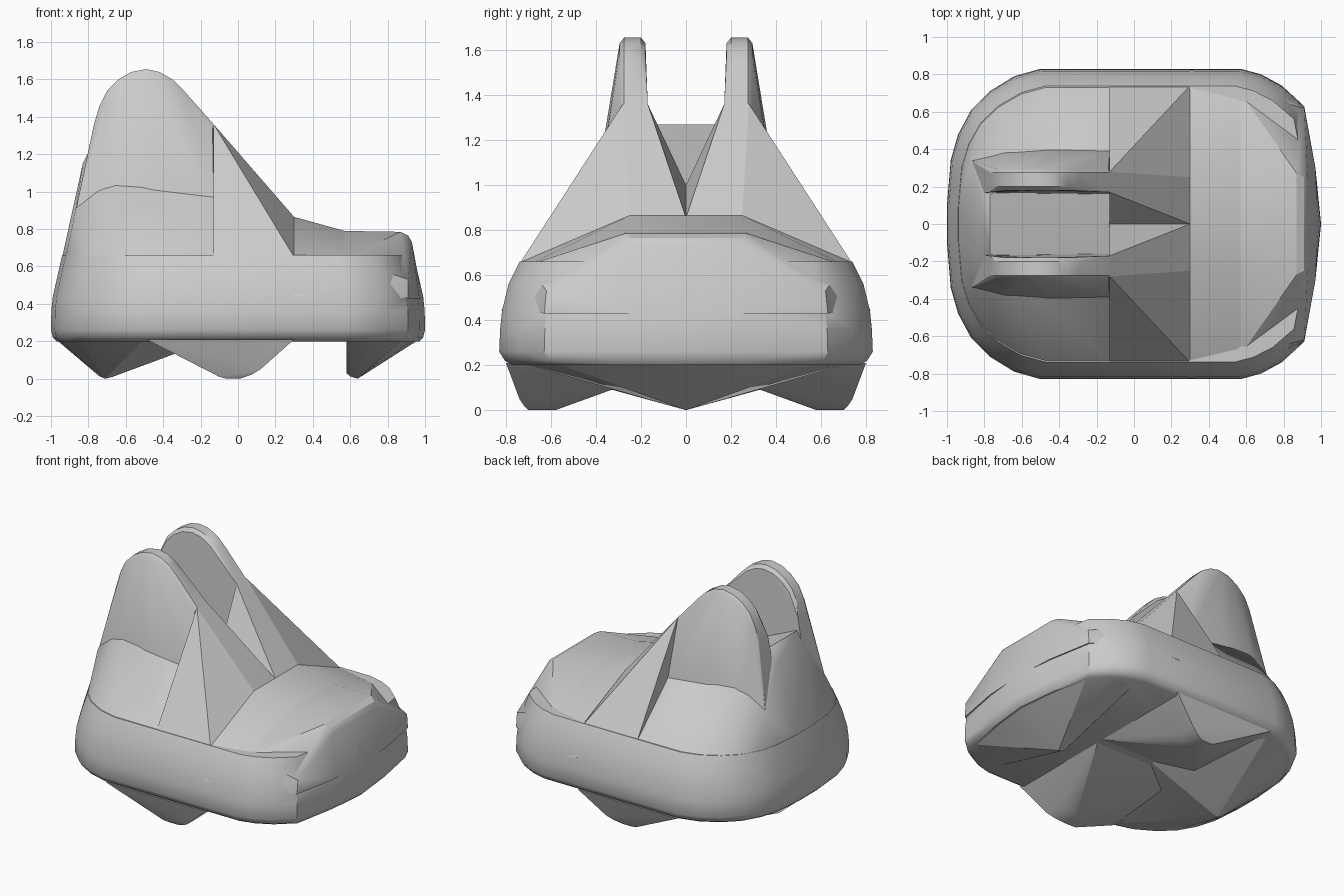
import bpy
import bmesh
import math

old = bpy.data.objects.get("Cube")
if old:
    bpy.data.objects.remove(old, do_unlink=True)

grey = bpy.data.materials.new("light_grey")
grey.use_nodes = True
COLOUR = (0.6, 0.6, 0.6, 1)
grey.diffuse_color = COLOUR
grey.node_tree.nodes["Principled BSDF"].inputs["Base Color"].default_value = COLOUR


def hull(name, points, mirrored=True, angle=25):
    """Closed faceted solid around the points, optionally doubled across y."""
    bm = bmesh.new()
    sides = (1, -1) if mirrored else (1,)
    unique = {(round(x, 4), round(y * s, 4), round(z, 4)) for x, y, z in points for s in sides}
    for p in sorted(unique):
        bm.verts.new(p)
    result = bmesh.ops.convex_hull(bm, input=bm.verts[:])
    loose = [v for v in bm.verts if not v.link_faces]
    bmesh.ops.delete(bm, geom=loose, context='VERTS')
    bmesh.ops.dissolve_limit(bm, angle_limit=math.radians(1), verts=bm.verts[:], edges=bm.edges[:])
    bmesh.ops.recalc_face_normals(bm, faces=bm.faces[:])
    mesh = bpy.data.meshes.new(name)
    bm.to_mesh(mesh)
    bm.free()
    obj = bpy.data.objects.new(name, mesh)
    bpy.context.collection.objects.link(obj)
    mesh.materials.append(grey)
    bpy.ops.object.select_all(action='DESELECT')
    obj.select_set(True)
    bpy.context.view_layer.objects.active = obj
    bpy.ops.object.shade_smooth_by_angle(angle=math.radians(angle))
    return obj


def pair(name, points, angle=25):
    """Left and right copies of one part."""
    hull("left_" + name, points, False, angle)
    hull("right_" + name, [(x, -y, z) for x, y, z in points], False, angle)


# Half of the plan outline, from the rear to the nose
outline = [(-1, 0.1), (-.98, .34), (-.94, .48), (-.87, .61), (-.77, .71), (-.64, .79),
           (-.5, .83), (.57, .83), (.68, .8), (.79, .74), (.91, .63), (.97, .3), (1, 0)]


def ring(z, sx, sy, keep=lambda x: True):
    return [(x * sx, y * sy, z) for x, y in outline if keep(x)]


# Rounded main body
body = []
for z, sx, sy in [(.2, .97, .93), (.22, .99, .97), (.26, 1, 1), (.36, .998, .995),
                  (.44, .99, .985), (.56, .96, .95), (.66, .94, .89)]:
    body += ring(z, sx, sy)
hull("body", body, angle=35)

# Sloping rear shoulder with the floor between the horns
shoulder = ring(.65, .94, .89, lambda x: x < -.4)
shoulder += [(-.13, .74, .65), (-.87, .35, .89), (-.7, .39, .96), (-.45, .4, .99),
             (-.13, .39, .97), (-.77, .16, 1.27), (-.83, .16, 1.15), (-.13, 0, 1)]
hull("rear_shoulder", shoulder, angle=30)

# Tall rounded horns
arch = [(-.77, 1.36), (-.74, 1.46), (-.7, 1.54), (-.64, 1.6), (-.57, 1.64), (-.49, 1.655),
        (-.42, 1.64), (-.35, 1.6), (-.29, 1.54), (-.13, 1.36)]
horn = [(x, y, z) for x, z in arch for y in (.2, .275)]
horn += [(-.45 + (x + .45) * .98, y, z - .025) for x, z in arch for y in (.18, .295)]
horn += [(-.87, .34, .89), (-.7, .39, .96), (-.45, .4, .99), (-.13, .39, .97),
         (-.84, .16, 1), (-.13, .16, 1), (-.77, .17, 1.36), (-.13, .17, 1.36)]
pair("horn", horn, 30)

# Faceted braces running from the horns down to the front deck
brace = [(-.13, .17, 1.36), (-.13, .28, 1.36), (-.13, .74, .65), (.3, .74, .65),
         (.3, .25, .865), (.3, 0, .855), (-.13, 0, 1), (-.13, 0, .5), (.3, 0, .5)]
pair("brace", brace, 10)

# Front deck and blunt nose
deck_end = [(.57, .27, .79), (.57, .7, .645), (.57, .81, .44)]
hull("front_deck", deck_end + [(.3, .25, .865), (.3, .74, .655), (.3, .82, .44)])
hull("nose", deck_end + [(.87, .27, .785), (.91, .25, .765), (.93, .25, .73), (.91, .62, .53),
                         (.91, .63, .43), (.97, .3, .43), (.985, 0, .43)])

# Pointed keels under both ends
front_rim = ring(.22, .985, .96, lambda x: x > .6)
hull("front_keel", front_rim + [(.58, .8, .24), (.58, 0, .03), (.6, 0, .012), (.64, 0, 0)], angle=15)
rear_rim = ring(.22, .985, .96, lambda x: x < -.45)
hull("rear_keel", rear_rim + [(-.13, 0, .21), (-.74, 0, .012), (-.71, 0, 0), (-.67, 0, .01)], angle=15)

# Side feet under the middle
foot = [(x, y, .21) for x in (-.49, .3) for y in (0, .8)]
foot += [(-.1, y, .01) for y in (.59, .71)]
foot += [(x, y, 0) for x in (-.06, .01) for y in (.58, .7)]
foot += [(.07, y, .02) for y in (.59, .72)]
foot += [(.12, y, .05) for y in (.6, .74)]
pair("foot", foot, 20)
